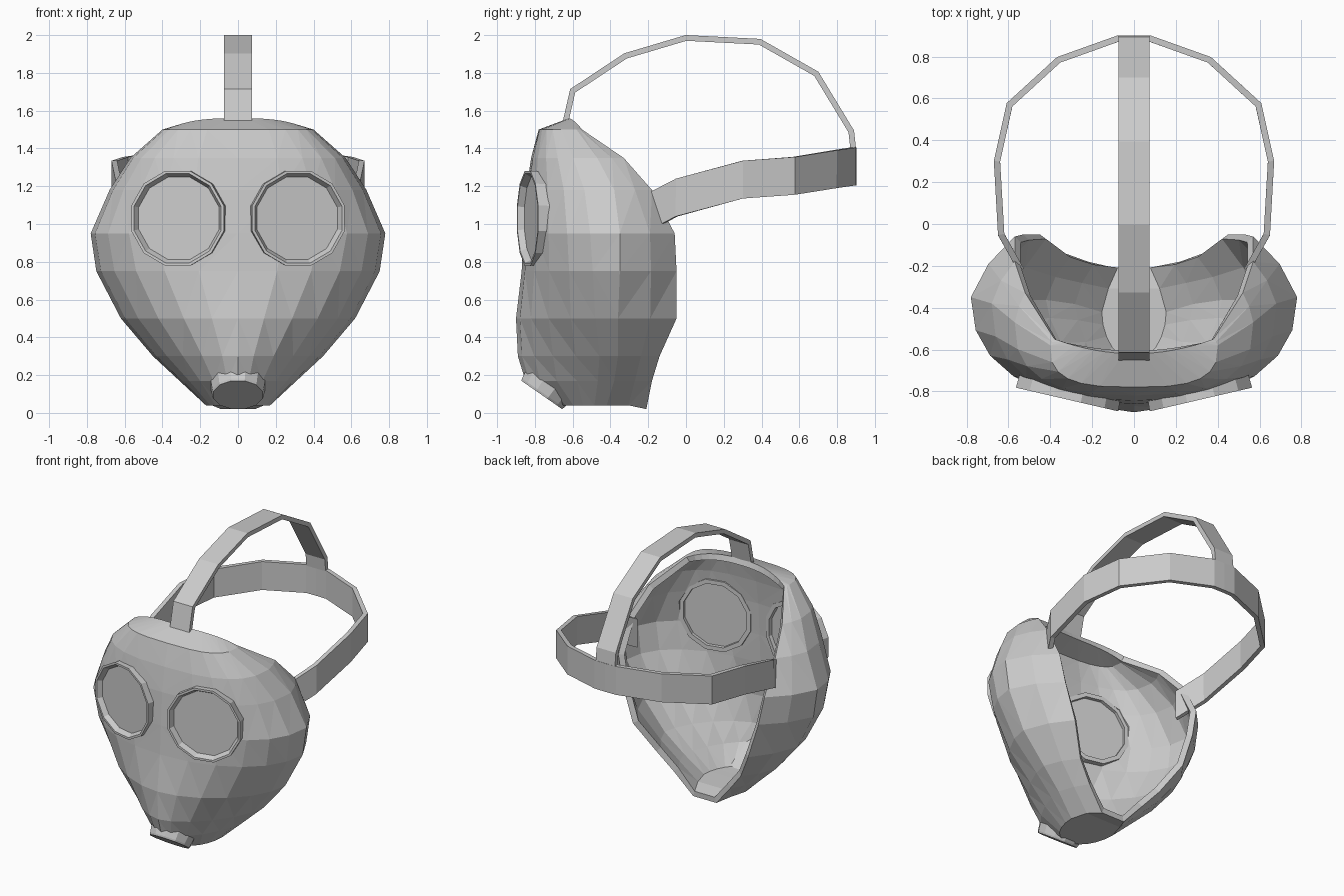
import bpy, bmesh, math
from mathutils import Vector, Matrix

if "Cube" in bpy.data.objects:
    bpy.data.objects.remove(bpy.data.objects["Cube"])

grey = bpy.data.materials.new("plain_grey")
grey.use_nodes = True
grey.diffuse_color = (0.6, 0.6, 0.6, 1)
grey.node_tree.nodes["Principled BSDF"].inputs["Base Color"].default_value = (0.6, 0.6, 0.6, 1)


def finish(name, bm, thickness=0, offset=-1.0):
    mesh = bpy.data.meshes.new(name)
    bm.to_mesh(mesh)
    bm.free()
    mesh.materials.append(grey)
    ob = bpy.data.objects.new(name, mesh)
    bpy.context.collection.objects.link(ob)
    if thickness:
        mod = ob.modifiers.new("thickness", "SOLIDIFY")
        mod.thickness, mod.offset = thickness, offset
        mod.use_even_offset = offset == 0
    return ob


def loft(bm, rows, closed=False):
    grid = [[bm.verts.new(p) for p in row] for row in rows]
    for a, b in zip(grid, grid[1:]):
        for i in range(len(a) - (not closed)):
            k = (i + 1) % len(a)
            bm.faces.new((a[i], b[i], b[k], a[k]))
    return grid


def mirrored(half):
    return [(-x, y, z) for x, y, z in reversed(half[1:])] + half


# Face shell: level slices from the brow down to the chin
# height, front y, half width, y of widest point, rim x, rim y, squareness
SLICES = [
    (1.50, -0.78, 0.40, -0.58, 0.38, -0.55, 3.0),
    (1.35, -0.82, 0.57, -0.47, 0.52, -0.33, 2.7),
    (1.18, -0.845, 0.68, -0.38, 0.57, -0.18, 2.5),
    (0.95, -0.86, 0.78, -0.35, 0.57, -0.06, 2.3),
    (0.75, -0.87, 0.75, -0.35, 0.53, -0.05, 2.1),
    (0.50, -0.90, 0.62, -0.36, 0.45, -0.05, 1.8),
    (0.30, -0.89, 0.45, -0.36, 0.33, -0.14, 1.6),
    (0.17, -0.85, 0.31, -0.38, 0.22, -0.18, 1.6),
    (0.04, -0.67, 0.17, -0.42, 0.09, -0.21, 2.0),
]
STEPS = 6


def half_slice(z, yf, w, yw, xr, yr, n):
    pts = []
    for j in range(STEPS + 1):
        a = math.pi / 2 * j / STEPS
        s, c = math.sin(a) ** (2 / n), max(math.cos(a), 0) ** (2 / n)
        pts.append((w * s, yw + (yf - yw) * c, z))
    pts.append((w * 0.6 + xr * 0.4, yw * 0.45 + yr * 0.55, z))
    pts.append((xr, yr, z - 0.02 if z < 0.1 else z))
    return pts


top = []
for j in range(STEPS + 3):
    t = j / (STEPS + 2)
    top.append((0.38 * t, -0.62 + 0.07 * t * t, 1.56 - 0.06 * t ** 3))
bm = bmesh.new()
grid = loft(bm, [mirrored(top)] + [mirrored(half_slice(*s)) for s in SLICES])
bm.faces.new(list(reversed(grid[-1])))
bmesh.ops.remove_doubles(bm, verts=bm.verts, dist=0.002)
bmesh.ops.recalc_face_normals(bm, faces=bm.faces)
bm.faces.ensure_lookup_table()
front = min(bm.faces, key=lambda f: f.calc_center_median().y)
if front.normal.y > 0:
    bmesh.ops.reverse_faces(bm, faces=bm.faces)
bmesh.ops.triangulate(bm, faces=bm.faces)
shell = finish("face_shell", bm, 0.04)


# Eyepieces: opening, bevelled ring and recessed lens on each side
def eye_matrix(side):
    turn = Matrix.Rotation(side * math.radians(13), 4, "Z")
    return Matrix.Translation((side * 0.31, -0.795, 1.03)) @ turn @ Matrix.Rotation(math.pi / 2, 4, "X")


def circle(r, z, n=12):
    return [(r * math.cos(2 * math.pi * (i + 0.5) / n), r * math.sin(2 * math.pi * (i + 0.5) / n), z)
            for i in range(n)]


def turned(name, profile, matrix, caps=True):
    bm = bmesh.new()
    rings = loft(bm, [circle(r, z) for r, z in profile], True)
    if caps:
        bm.faces.new(rings[0])
        bm.faces.new(rings[-1])
    bmesh.ops.recalc_face_normals(bm, faces=bm.faces)
    bm.transform(matrix)
    return finish(name, bm)


for side, word in ((1, "left"), (-1, "right")):
    m = eye_matrix(side)
    cutter = turned("eye_cutter", [(0.25, -0.15), (0.25, 0.2)], m)
    cutter.hide_render = True
    cut = shell.modifiers.new("eye_opening", "BOOLEAN")
    cut.operation, cut.object, cut.solver = "DIFFERENCE", cutter, "EXACT"
    cutter.hide_set(True)
    cutter.hide_viewport = True
    turned(word + "_eye_ring",
           [(0.225, -0.045), (0.255, -0.045), (0.26, 0.045), (0.245, 0.045), (0.225, 0.01), (0.225, -0.045)],
           m, False)
    turned(word + "_lens", [(0.23, -0.02), (0.23, 0.012)], m)

# Breathing port under the snout
aim = Vector((0, -0.57, -0.82)).to_track_quat("Z", "Y").to_matrix().to_4x4()
turned("breathing_port", [(0.15, -0.06), (0.14, 0.0), (0.135, 0.012)],
       Matrix.Translation((0, -0.757, 0.105)) @ aim)

# Crown strap, from brow to the back of the head
path = [(-0.64, 1.53), (-0.60, 1.705), (-0.32, 1.89), (0, 1.985), (0.39, 1.965),
        (0.69, 1.795), (0.875, 1.49), (0.885, 1.40)]
bm = bmesh.new()
loft(bm, [[(-0.075, y, z), (0.075, y, z)] for y, z in path])
finish("crown_strap", bm, 0.03, 0)

# Head strap, round the back from temple to temple: x, y, middle height
half = [(0, 0.887, 1.305), (0.08, 0.885, 1.305), (0.36, 0.785, 1.29), (0.595, 0.57, 1.255),
        (0.655, 0.3, 1.235), (0.635, -0.05, 1.14), (0.54, -0.22, 1.05)]
bm = bmesh.new()
loft(bm, [[(x, y, z - 0.1), (x, y, z + 0.1)] for x, y, z in mirrored(half)])
finish("head_strap", bm, 0.03, 0)
